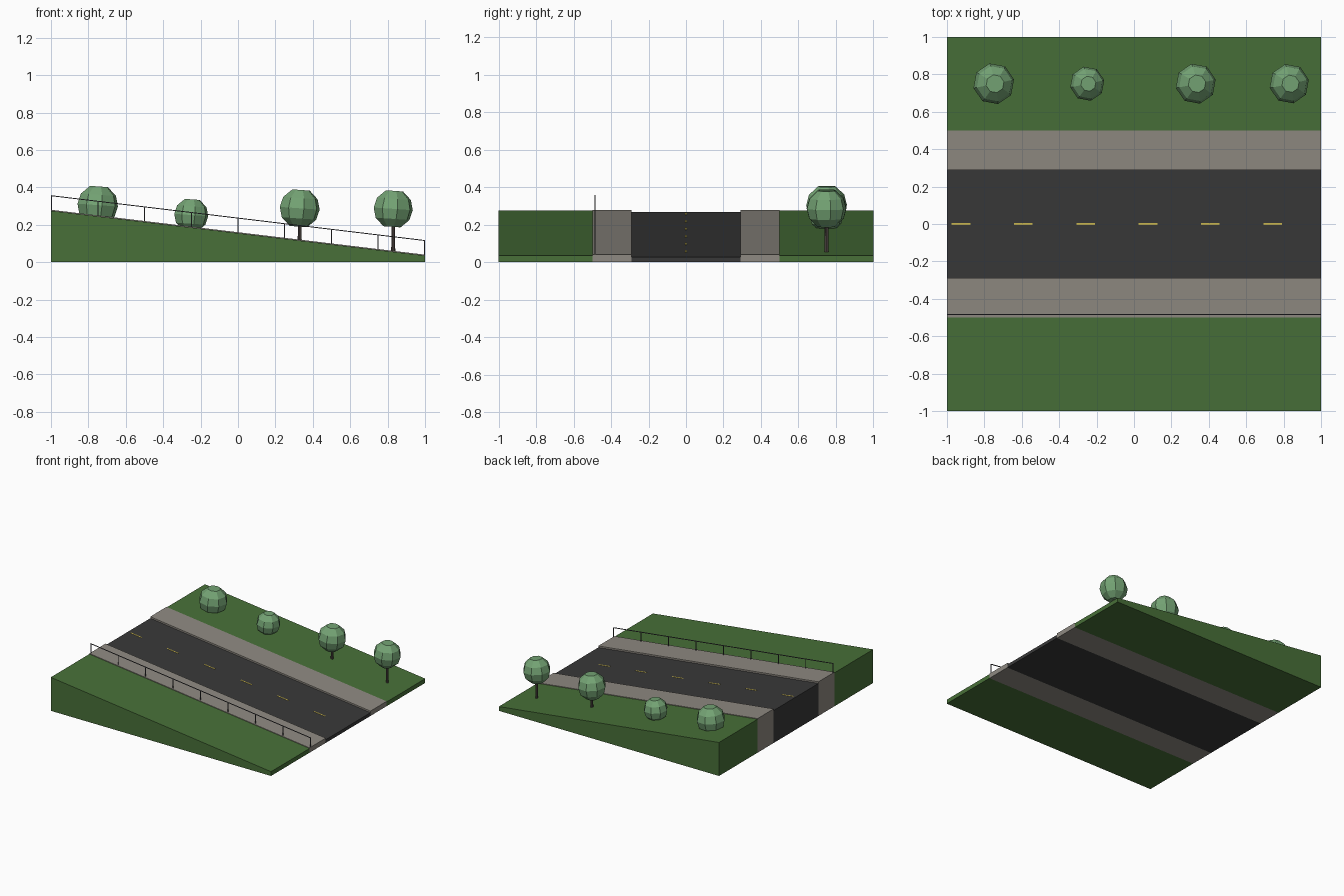
import bpy, bmesh, math
from mathutils import Matrix, Vector

old = bpy.data.objects.get("Cube")
if old:
    bpy.data.objects.remove(old, do_unlink=True)


def material(name, rgb):
    lin = [c / 12.92 if c <= 0.04045 else ((c + 0.055) / 1.055) ** 2.4
           for c in (v / 255 for v in rgb)] + [1.0]
    m = bpy.data.materials.new(name)
    m.use_nodes = True
    m.diffuse_color = lin
    m.node_tree.nodes["Principled BSDF"].inputs["Base Color"].default_value = lin
    return m


GRASS = material("grass green", (72, 112, 56))
PAVING = material("paving grey", (143, 138, 130))
ASPHALT = material("asphalt", (57, 57, 57))
YELLOW = material("line yellow", (205, 185, 80))
STEEL = material("railing steel", (85, 85, 90))
BARK = material("bark", (88, 78, 74))
LEAF = material("leaf green", (116, 163, 116))


def ground(x):
    """Height of the sloping grass at x."""
    return 0.155 - 0.12 * x


def finish(bm, name, mat):
    bmesh.ops.recalc_face_normals(bm, faces=bm.faces)
    me = bpy.data.meshes.new(name)
    bm.to_mesh(me)
    bm.free()
    me.materials.append(mat)
    ob = bpy.data.objects.new(name, me)
    bpy.context.collection.objects.link(ob)
    return ob


def sloped_box(name, mat, x0, x1, y0, y1, top, bottom=None):
    """Box whose top follows the slope; bottom is flat at z=0 unless given as a slope offset."""
    bm = bmesh.new()
    for v in bmesh.ops.create_cube(bm, size=1)["verts"]:
        x = x0 if v.co.x < 0 else x1
        y = y0 if v.co.y < 0 else y1
        if v.co.z > 0:
            z = ground(x) + top
        else:
            z = 0 if bottom is None else ground(x) + bottom
        v.co = (x, y, z)
    return finish(bm, name, mat)


# Ground strips
sloped_box("front_lawn", GRASS, -1, 1, -1, -0.5, 0)
sloped_box("front_pavement", PAVING, -1, 1, -0.5, -0.29, 0.005)
sloped_box("road", ASPHALT, -1, 1, -0.29, 0.29, -0.008)
sloped_box("back_pavement", PAVING, -1, 1, 0.29, 0.5, 0.005)
sloped_box("back_lawn", GRASS, -1, 1, 0.5, 1, 0)

# Centre line dashes
for i in range(6):
    x = -0.925 + i * 0.3333
    sloped_box(f"lane_dash_{i + 1}", YELLOW, x - 0.05, x + 0.05, -0.005, 0.005, -0.006, -0.009)

# Railing along the front pavement
RY, T = -0.485, 0.0025
sloped_box("handrail", STEEL, -1, 1, RY - T, RY + T, 0.083, 0.078)
for i in range(9):
    x = -1 + T + i * (2 - 2 * T) / 8
    sloped_box(f"railing_post_{i + 1}", STEEL, x - T, x + T, RY - T, RY + T, 0.08, 0)


# Trees: faceted crowns made of stacked eight-sided rings with flat caps
def tree(n, x, zc, r, base):
    y = 0.75
    bm = bmesh.new()
    rings = []
    for lat in (-64, -30, 0, 30, 64):
        a = math.radians(lat)
        rings.append([bm.verts.new((r * math.cos(a) * math.cos(t), r * math.cos(a) * math.sin(t),
                                    r * math.sin(a)))
                      for t in (math.radians(45 * k + 12) for k in range(8))])
    for lo, hi in zip(rings, rings[1:]):
        for k in range(8):
            j = (k + 1) % 8
            bm.faces.new((lo[k], lo[j], hi[j], hi[k]))
    bm.faces.new(rings[0])
    bm.faces.new(rings[-1])
    crown = finish(bm, f"tree_crown_{n}", LEAF)
    crown.location = (x, y, zc)
    crown.rotation_euler = (0, math.radians(4), 0)

    bm = bmesh.new()
    bmesh.ops.create_cone(bm, cap_ends=True, segments=8, radius1=0.011, radius2=0.008,
                          depth=zc - base, matrix=Matrix.Translation(Vector((x, y, (zc + base) / 2))))
    finish(bm, f"tree_trunk_{n}", BARK)


for n, (x, zc, r) in enumerate([(-0.75, 0.305, 0.111), (-0.25, 0.252, 0.093),
                                (0.33, 0.288, 0.109), (0.83, 0.285, 0.107)], 1):
    tree(n, x, zc, r, ground(x) - 0.003)
